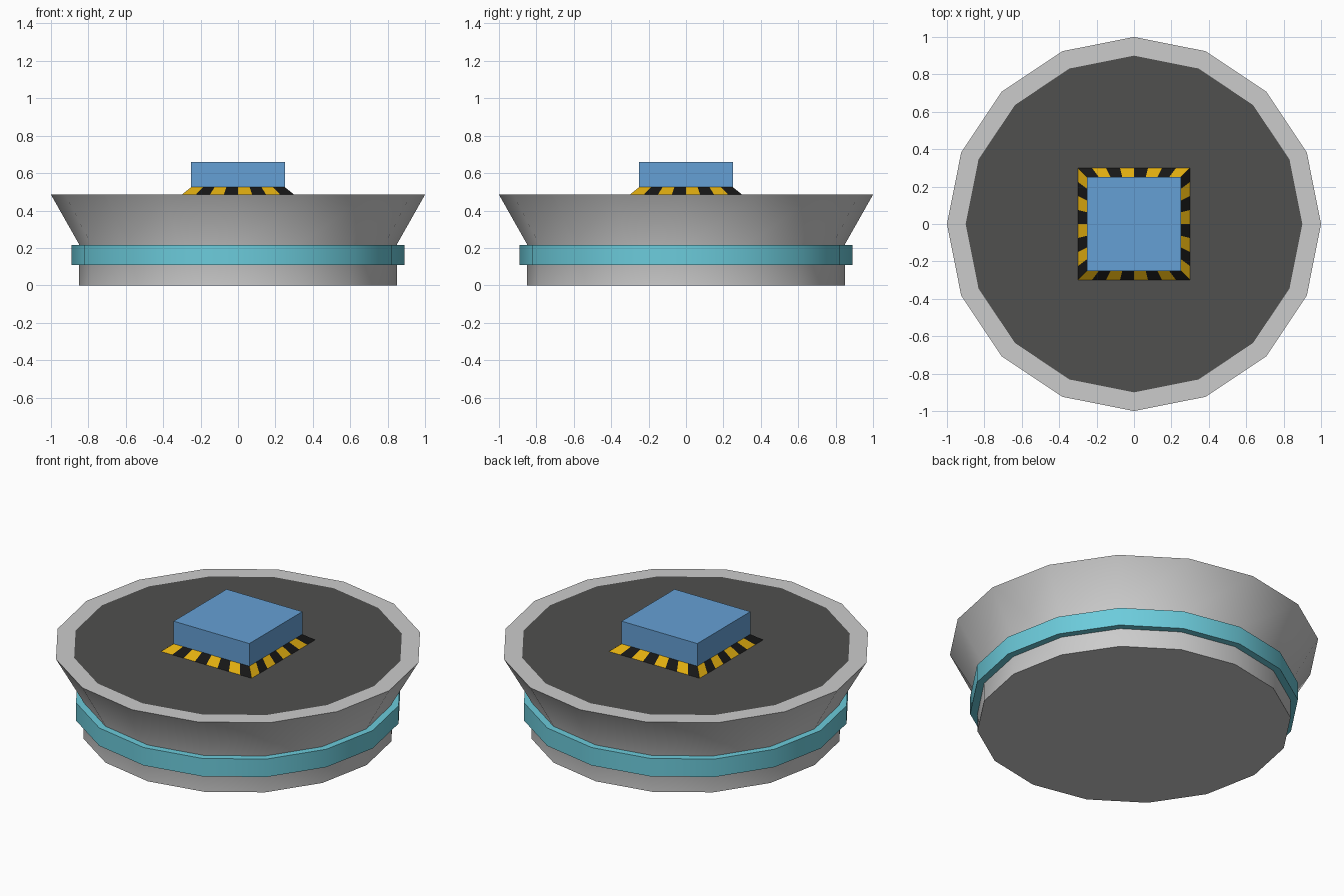
import bpy, bmesh
from math import cos, sin, pi, radians
from mathutils import Matrix, Vector

if "Cube" in bpy.data.objects:
    bpy.data.objects.remove(bpy.data.objects["Cube"])

SIDES = 16


def material(name, rgb):
    m = bpy.data.materials.new(name)
    m.diffuse_color = (*rgb, 1)
    m.use_nodes = True
    m.node_tree.nodes["Principled BSDF"].inputs["Base Color"].default_value = m.diffuse_color
    return m


def finish(name, bm, mats=(), smooth=False):
    me = bpy.data.meshes.new(name)
    bm.to_mesh(me)
    bm.free()
    ob = bpy.data.objects.new(name, me)
    bpy.context.collection.objects.link(ob)
    for m in mats:
        me.materials.append(m)
    if smooth:
        bpy.ops.object.select_all(action='DESELECT')
        ob.select_set(True)
        bpy.context.view_layer.objects.active = ob
        bpy.ops.object.shade_smooth_by_angle(angle=radians(40))
    return ob


def lathe(name, profile, mats=(), cap_bottom=False, closed=False):
    """Sweep an (r, z) profile, listed bottom to top, around z."""
    bm = bmesh.new()
    rings = [[bm.verts.new((r * cos(2 * pi * i / SIDES), r * sin(2 * pi * i / SIDES), z))
              for i in range(SIDES)] for r, z in profile]
    pairs = list(zip(rings, rings[1:]))
    if closed:
        pairs.append((rings[-1], rings[0]))
    for a, b in pairs:
        for i in range(SIDES):
            j = (i + 1) % SIDES
            bm.faces.new((a[i], a[j], b[j], b[i]))
    if cap_bottom:
        bm.faces.new(rings[0][::-1])
    return finish(name, bm, mats, smooth=True)


blue = material("button_blue", (0.13, 0.35, 0.66))
cyan = material("ring_cyan", (0.15, 0.60, 0.71))
dark = material("deck_dark", (0.08, 0.08, 0.077))
yellow = material("stripe_yellow", (0.75, 0.42, 0.005))
black = material("stripe_black", (0.008, 0.008, 0.008))

# Flared body with flat rim, and the coloured band around it
lathe("body", [(0.85, 0), (0.85, 0.22), (1.0, 0.485), (0.9, 0.485)], cap_bottom=True)
lathe("band", [(0.85, 0.11), (0.89, 0.11), (0.89, 0.217), (0.85, 0.217)], [cyan], closed=True)

# Dark deck inside the rim
bm = bmesh.new()
bmesh.ops.create_circle(bm, cap_ends=True, segments=SIDES, radius=0.9,
                        matrix=Matrix.Translation((0, 0, 0.485)))
for f in bm.faces:
    f.normal_update()
    if f.normal.z < 0:
        f.normal_flip()
finish("deck", bm, [dark])

# Sloped hazard border: eight alternating stripes per side
bm = bmesh.new()
N = 8
for side in range(4):
    rot = Matrix.Rotation(side * pi / 2, 3, 'Z')
    for k in range(N):
        a, b = 2 * k / N - 1, 2 * (k + 1) / N - 1
        pts = [(0.3 * a, -0.3, 0.485), (0.3 * b, -0.3, 0.485),
               (0.25 * b, -0.25, 0.525), (0.25 * a, -0.25, 0.525)]
        f = bm.faces.new([bm.verts.new(rot @ Vector(p)) for p in pts])
        f.material_index = k % 2
bmesh.ops.remove_doubles(bm, verts=bm.verts, dist=0.0001)
finish("hazard_border", bm, [yellow, black])

# Square button
bm = bmesh.new()
bmesh.ops.create_cube(bm, size=1, matrix=Matrix.Translation((0, 0, 0.5925))
                      @ Matrix.Diagonal((0.5, 0.5, 0.135, 1)))
finish("button", bm, [blue])
